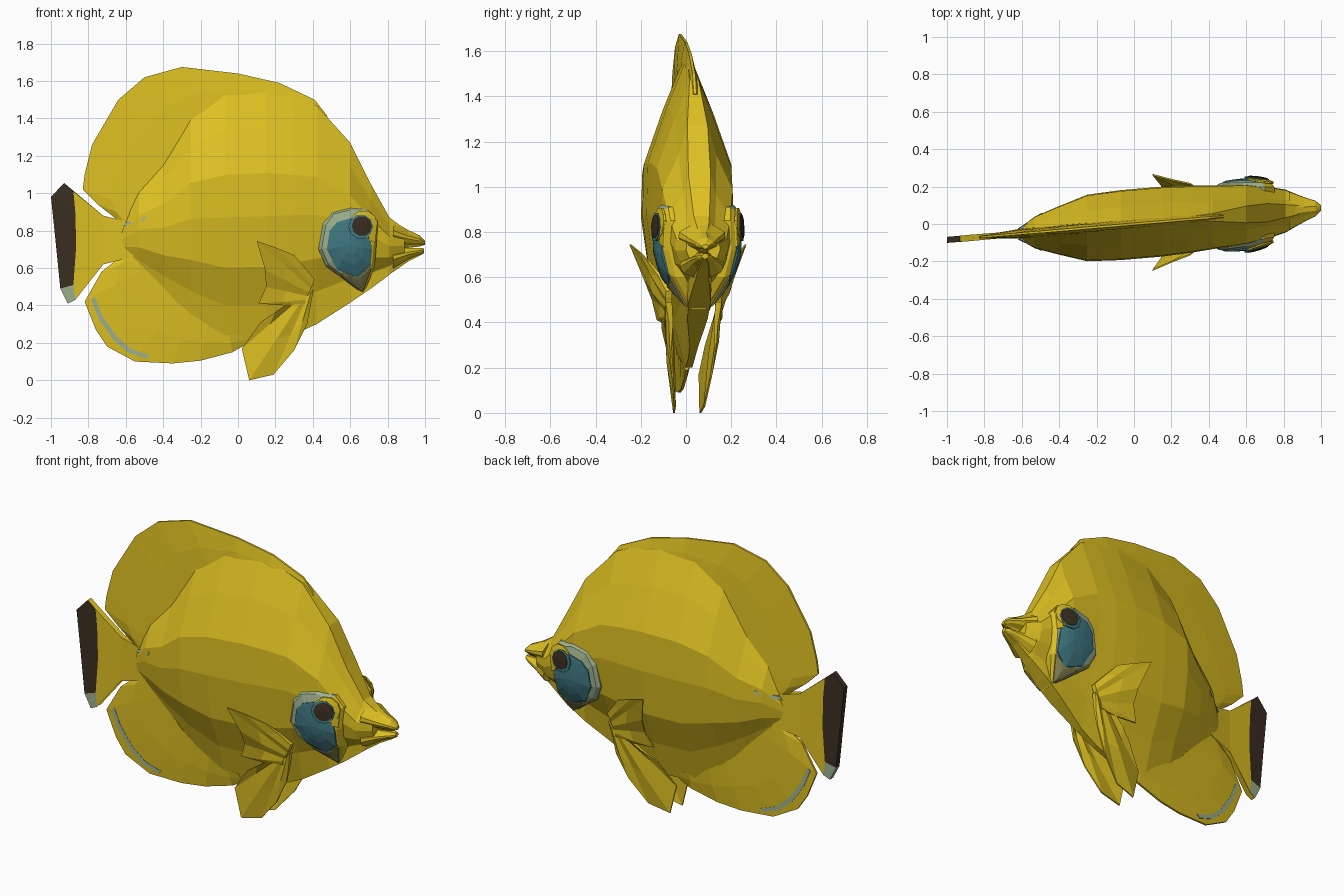
import bpy, bmesh, math

if "Cube" in bpy.data.objects:
    bpy.data.objects.remove(bpy.data.objects["Cube"])


def material(name, r, g, b):
    m = bpy.data.materials.new(name)
    m.diffuse_color = (r, g, b, 1)
    m.use_nodes = True
    m.node_tree.nodes["Principled BSDF"].inputs["Base Color"].default_value = m.diffuse_color
    return m


YELLOW = material("yellow", 0.73, 0.53, 0.016)
DARK = material("dark_brown", 0.045, 0.028, 0.016)
TEAL = material("teal", 0.055, 0.20, 0.24)
PALE = material("pale_blue_grey", 0.34, 0.44, 0.27)
OLIVE = material("grey_olive", 0.30, 0.29, 0.11)
BEND = 0.085  # the whole fish is turned slightly about z


def build(name, verts, faces, mats, rule=None):
    bm = bmesh.new()
    vs = [bm.verts.new((x, y + BEND * x, z)) for x, y, z in verts]
    for f in faces:
        bm.faces.new([vs[i] for i in f])
    bmesh.ops.recalc_face_normals(bm, faces=bm.faces)
    if rule:
        for f in bm.faces:
            f.material_index = rule(f)
    me = bpy.data.meshes.new(name)
    bm.to_mesh(me)
    bm.free()
    for m in mats:
        me.materials.append(m)
    ob = bpy.data.objects.new(name, me)
    bpy.context.collection.objects.link(ob)
    return ob


def loft(name, rings, mats, rule=None):
    n = len(rings[0])
    verts = [p for r in rings for p in r]
    faces = [(a * n + i, a * n + (i + 1) % n, (a + 1) * n + (i + 1) % n, (a + 1) * n + i)
             for a in range(len(rings) - 1) for i in range(n)]
    faces += [tuple(range(n)), tuple(range(len(verts) - n, len(verts)))]
    return build(name, verts, faces, mats, rule)


# Cross-section: (height fraction, width fraction)
SECTION = [(0, .08), (.15, .38), (.30, .82), (.50, 1), (.67, .97), (.85, .52), (1, .06)]


def section_ring(x, lo, hi, w, low_w):
    half = [(max(k, low_w) * w, lo + f * (hi - lo)) for f, k in SECTION]
    return [(x, y, z) for y, z in half] + [(x, -y, z) for y, z in reversed(half)]


def fin(name, cols, mats=(YELLOW,), rule=None):
    # each column runs from root to edge as (x, y, z, half thickness)
    loft(name, [[(x, y + t, z) for x, y, z, t in c] +
                [(x, y - t, z) for x, y, z, t in reversed(c)] for c in cols], mats, rule)


# Body: x, bottom, top, half width, least width fraction
body = [(-.63, .665, .83, .02, .3), (-.53, .57, 1.04, .085, .08), (-.40, .45, 1.18, .13, .08),
        (-.25, .31, 1.42, .178, .08), (-.07, .20, 1.54, .187, .08), (.15, .20, 1.555, .187, .08),
        (.30, .245, 1.52, .18, .08), (.42, .30, 1.47, .17, .12), (.60, .415, 1.27, .16, .28),
        (.71, .49, 1.05, .14, .35), (.81, .565, .87, .115, .3), (.89, .63, .81, .075, .3)]
loft("body", [section_ring(*s) for s in body], [YELLOW])

# Mouth
upper = [(.83, .70, .85, .104, .2), (.91, .708, .803, .066, .2),
         (.97, .715, .775, .042, .3), (1.0, .725, .745, .015, .3)]
lower = [(.83, .58, .71, .098, .3), (.91, .635, .708, .062, .4),
         (.97, .665, .708, .036, .4), (.995, .68, .705, .015, .4)]
loft("upper_lip", [section_ring(*s) for s in upper], [YELLOW])
loft("lower_lip", [section_ring(*s) for s in lower], [YELLOW])


def flat_fin(name, root, edge):
    cols = []
    for (a, b), (c, d) in zip(root, edge):
        cols.append([(a, 0, b, .028), ((a + c) / 2, 0, (b + d) / 2, .02), (c, 0, d, .006)])
    fin(name, cols)


# Dorsal and anal fins
flat_fin("dorsal_fin",
         [(.45, 1.40), (.38, 1.42), (.2, 1.48), (0, 1.48), (-.15, 1.4), (-.25, 1.32), (-.36, 1.15),
          (-.45, 1.04), (-.5, .97), (-.53, .91), (-.55, .86), (-.57, .81)],
         [(.48, 1.41), (.41, 1.5), (.22, 1.59), (0, 1.64), (-.3, 1.675), (-.5, 1.62), (-.64, 1.5),
          (-.78, 1.26), (-.82, 1.1), (-.83, 1.02), (-.75, .94), (-.61, .83)])
flat_fin("anal_fin",
         [(-.55, .69), (-.53, .66), (-.5, .6), (-.45, .55), (-.4, .5), (-.33, .42), (-.25, .36),
          (-.16, .30), (-.05, .25), (.02, .24)],
         [(-.63, .66), (-.73, .58), (-.82, .42), (-.76, .27), (-.70, .18), (-.55, .10), (-.35, .09),
          (-.2, .105), (-.03, .15), (.04, .19)])

# Pale stripe along the anal fin and pale marks at the tail root
stripe = [(-.785, .43), (-.745, .33), (-.67, .22), (-.59, .15), (-.49, .115)]
fin("anal_fin_stripe", [[(x, 0, z, .012), (x + .018, 0, z + .018, .012)] for x, z in stripe], (PALE,))
fin("tail_root_mark", [[(-.62, 0, .822, .03), (-.61, 0, .84, .03)],
                       [(-.50, 0, .855, .099), (-.49, 0, .878, .101)]], (PALE,))

# Tail: pointed fan with dark outer band and pale lower tip
tail = [((-.56, .66), (-.72, .62), (-.87, .43), (-.91, .41)),
        ((-.56, .70), (-.72, .69), (-.88, .51), (-.95, .49)),
        ((-.56, .745), (-.72, .75), (-.865, .72), (-.975, .74)),
        ((-.56, .79), (-.72, .81), (-.87, .90), (-1.0, .98)),
        ((-.56, .84), (-.72, .88), (-.88, 1.01), (-.93, 1.055))]


def tail_rule(f):
    c = f.calc_center_median()
    return 0 if c.x > -.86 else (2 if c.z < .48 else 1)


fin("tail_fin", [[(x, 0, z, t) for (x, z), t in zip(c, (.03, .016, .017, .016))] for c in tail],
    (YELLOW, DARK, PALE), tail_rule)

# Paired fins with pleats
PECTORAL = [((.41, .11, .54), (.30, .19, .67)), ((.40, .11, .51), (.20, .22, .71)),
            ((.39, .11, .49), (.10, .255, .745)), ((.38, .11, .47), (.145, .195, .59)),
            ((.37, .11, .45), (.15, .16, .50)), ((.36, .11, .43), (.11, .135, .41)),
            ((.36, .11, .41), (.25, .125, .40))]
PELVIC = [((.405, .11, .49), (.37, .10, .30)), ((.39, .11, .47), (.30, .085, .16)),
          ((.37, .11, .45), (.19, .065, .03)), ((.35, .11, .44), (.06, .058, 0)),
          ((.32, .11, .43), (.02, .058, .17)), ((.28, .12, .42), (.12, .09, .31))]
for side, s in (("left", 1), ("right", -1)):
    for kind, spec in (("pectoral", PECTORAL), ("pelvic", PELVIC)):
        cols = []
        for i, (a, b) in enumerate(spec):
            pleat = .010 if i % 2 else -.006
            mid = [(p + q) / 2 for p, q in zip(a, b)]
            cols.append([(a[0], s * a[1], a[2], .014),
                         (mid[0], s * (mid[1] + pleat), mid[2], .009),
                         (b[0], s * b[1], b[2], .004)])
        fin(f"{side}_{kind}_fin", cols)


# Eye area: domed plates following a shared curved cheek surface
def cheek(x, z):
    return (.188 - .6 * min(0, x - .58) ** 2 - 1.7 * max(0, x - .60) ** 2
            - 1.6 * max(0, .75 - z) ** 2 - 2.2 * max(0, z - .82) ** 2)


def plate(name, pts, off, skirt, mats, s):
    n = len(pts)
    cx, cz = sum(p[0] for p in pts) / n, sum(p[1] for p in pts) / n
    verts = [(x, s * (cheek(x, z) + off - skirt), z) for x, z in pts]
    for k in (1, .9, .6, .3):
        drop = .015 if k == 1 and skirt > .03 else 0
        for px, pz in pts:
            x, z = cx + (px - cx) * k, cz + (pz - cz) * k
            verts.append((x, s * (cheek(x, z) + off - drop), z))
    faces = [(r * n + i, r * n + (i + 1) % n, (r + 1) * n + (i + 1) % n, (r + 1) * n + i)
             for r in range(4) for i in range(n)]
    verts.append((cx, s * (cheek(cx, cz) + off), cz))
    faces += [(4 * n + i, 4 * n + (i + 1) % n, 5 * n) for i in range(n)]

    def front_rule(f):  # forward-facing rim is body coloured, lower rim is olive
        c = f.calc_center_median()
        if f.normal.x > .3 and c.x > .66:
            return 1
        return 2 if c.z < .6 else 0
    build(name, verts, faces, mats, front_rule if len(mats) > 1 else None)


def disc(cx, cz, r, n):
    return [(cx + r * math.cos(math.tau * i / n), cz + r * math.sin(math.tau * i / n)) for i in range(n)]


SOCKET = [(.43, .70), (.455, .84), (.50, .905), (.60, .93), (.70, .91), (.75, .85), (.74, .72),
          (.73, .60), (.67, .46), (.55, .55), (.47, .61)]
CHEEK = [(.475, .70), (.49, .80), (.53, .845), (.61, .87), (.70, .85), (.715, .70), (.71, .61),
         (.64, .55), (.53, .59)]
JAW = [(.55, .56), (.64, .555), (.715, .60), (.668, .47)]
FRONT = [(.70, .895), (.745, .85), (.735, .735), (.70, .75)]
for side, s in (("left", 1), ("right", -1)):
    plate(f"{side}_eye_socket", SOCKET, 0, .07, [PALE, YELLOW, OLIVE], s)
    plate(f"{side}_cheek_patch", CHEEK, .006, .009, [TEAL], s)
    plate(f"{side}_jaw_patch", JAW, .005, .008, [OLIVE], s)
    plate(f"{side}_eye_front", FRONT, .009, .009, [YELLOW], s)
    plate(f"{side}_iris", disc(.672, .835, .074, 10), .012, .009, [YELLOW], s)
    plate(f"{side}_eye_ring", disc(.656, .822, .066, 10), .015, .008, [TEAL], s)
    plate(f"{side}_pupil", disc(.662, .825, .054, 10), .018, .008, [DARK], s)
